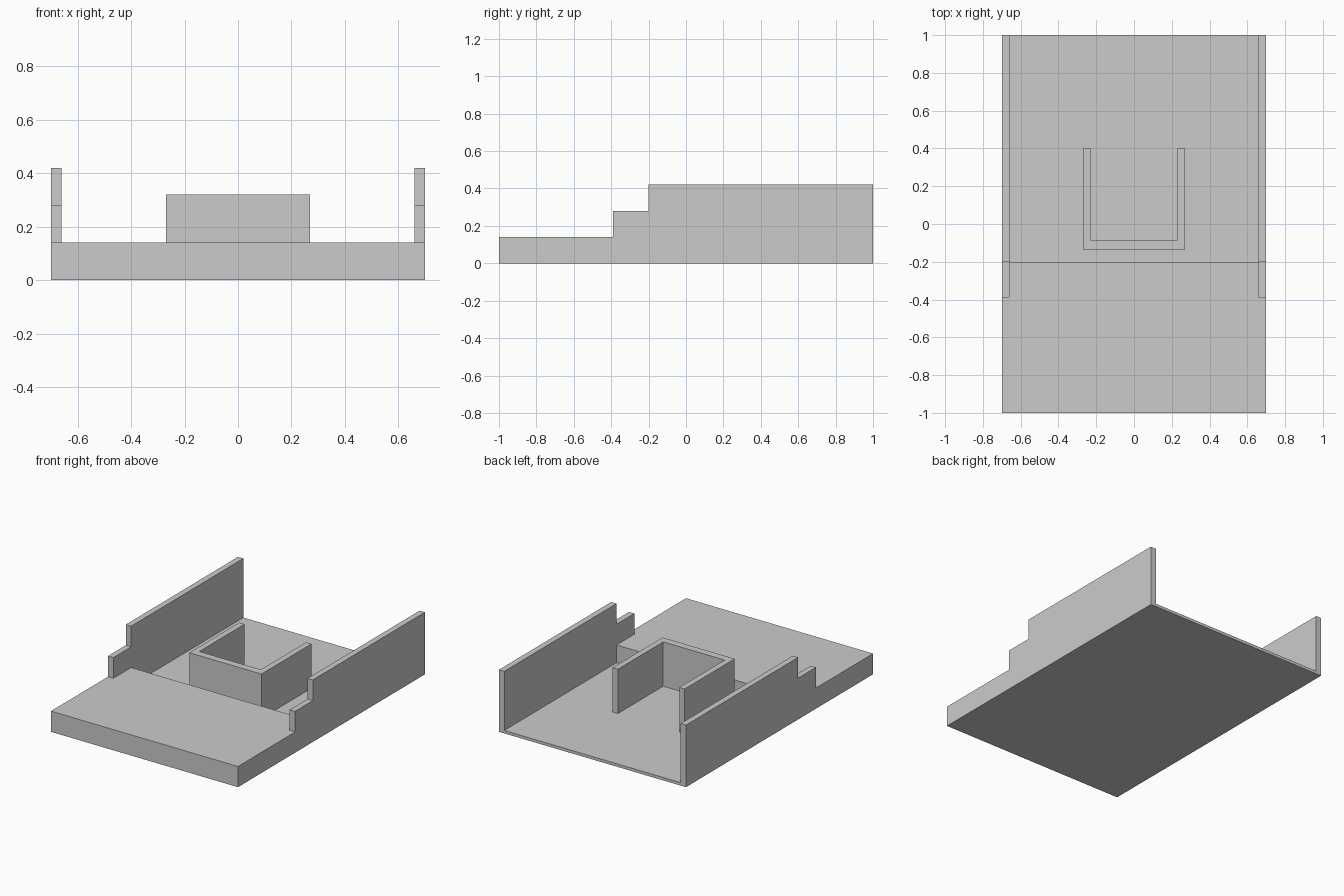
import bpy, bmesh

if "Cube" in bpy.data.objects:
    bpy.data.objects.remove(bpy.data.objects["Cube"])


def extrude(name, points, direction):
    """Prism from a closed 3D outline pushed along a direction."""
    bm = bmesh.new()
    face = bm.faces.new([bm.verts.new(p) for p in points])
    res = bmesh.ops.extrude_face_region(bm, geom=[face])
    moved = [g for g in res["geom"] if isinstance(g, bmesh.types.BMVert)]
    bmesh.ops.translate(bm, verts=moved, vec=direction)
    bmesh.ops.recalc_face_normals(bm, faces=bm.faces)
    mesh = bpy.data.meshes.new(name)
    bm.to_mesh(mesh)
    bm.free()
    obj = bpy.data.objects.new(name, mesh)
    bpy.context.collection.objects.link(obj)
    return obj


def side_profile(name, half_width, yz):
    return extrude(name, [(-half_width, y, z) for y, z in yz], (2 * half_width, 0, 0))


SLAB, FLOOR = 0.14, 0.02

# Tray: stepped side silhouette across the full width
tray = side_profile("stepped_tray", 0.70, [
    (-1, 0), (1, 0), (1, 0.42), (-0.2, 0.42),
    (-0.2, 0.28), (-0.39, 0.28), (-0.39, SLAB), (-1, SLAB)])

# Hollow between the side walls, leaving the front slab and thin floor
cutter = side_profile("tray_hollow_cutter", 0.66, [
    (-0.5, SLAB), (-0.2, SLAB), (-0.2, FLOOR), (1.1, FLOOR), (1.1, 0.6), (-0.5, 0.6)])
cutter.hide_render = True
cut = tray.modifiers.new("hollow", 'BOOLEAN')
cut.operation = 'DIFFERENCE'
cut.solver = 'EXACT'
cut.object = cutter
bpy.context.view_layer.objects.active = tray
tray.select_set(True)
bpy.ops.object.modifier_apply(modifier=cut.name)
bpy.data.objects.remove(cutter)

# U-shaped holder standing on the floor, open to the back
half = [(0.27, -0.135), (0.27, 0.40), (0.23, 0.40), (0.23, -0.085)]
outline = half + [(-x, y) for x, y in reversed(half)]
extrude("u_shaped_holder", [(x, y, FLOOR) for x, y in outline], (0, 0, 0.32 - FLOOR))
